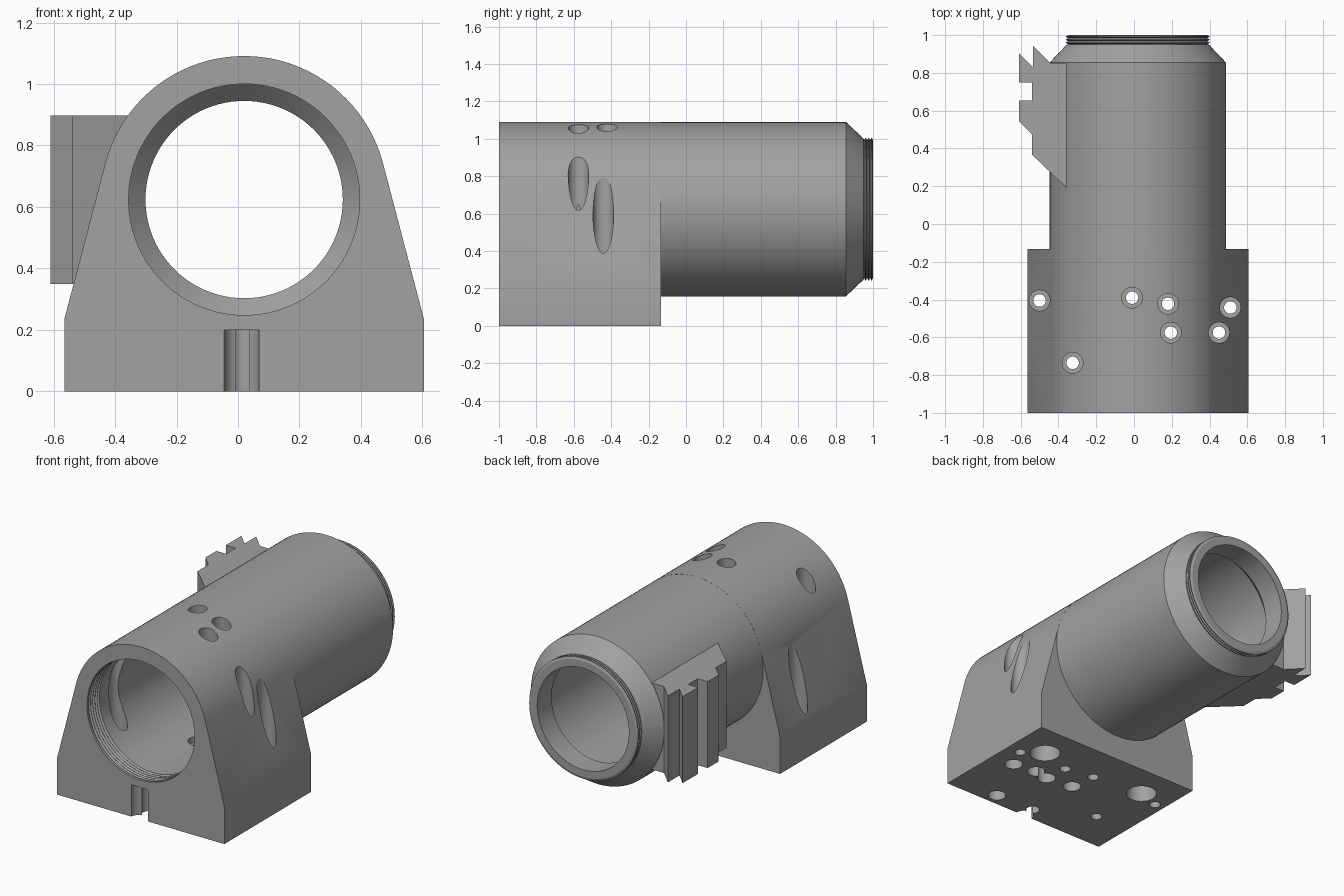
import bpy, bmesh, math
from mathutils import Vector

if "Cube" in bpy.data.objects:
    bpy.data.objects.remove(bpy.data.objects["Cube"])

CX, CZ, R = 0.02, 0.624, 0.467   # tube axis and outer radius

grey = bpy.data.materials.new("machined_grey")
grey.diffuse_color = (0.36, 0.36, 0.36, 1)
grey.use_nodes = True
grey.node_tree.nodes["Principled BSDF"].inputs["Base Color"].default_value = grey.diffuse_color


def finish(bm, name):
    bmesh.ops.recalc_face_normals(bm, faces=bm.faces)
    me = bpy.data.meshes.new(name)
    bm.to_mesh(me)
    bm.free()
    ob = bpy.data.objects.new(name, me)
    bpy.context.collection.objects.link(ob)
    me.materials.append(grey)
    return ob


def prism(name, pts, direction):
    """Extrude a closed 3D outline along a direction."""
    bm = bmesh.new()
    face = bm.faces.new([bm.verts.new(p) for p in pts])
    ext = bmesh.ops.extrude_face_region(bm, geom=[face])
    verts = [g for g in ext["geom"] if isinstance(g, bmesh.types.BMVert)]
    bmesh.ops.translate(bm, verts=verts, vec=Vector(direction))
    return finish(bm, name)


def lathe(name, profile, place, segs):
    """Closed solid of revolution; place(h, a, b) maps it into space."""
    bm = bmesh.new()
    rings = [[bm.verts.new(place(h, r * math.cos(i * math.tau / segs),
                                 r * math.sin(i * math.tau / segs)))
              for i in range(segs)] for h, r in profile]
    for lo, hi in zip(rings, rings[1:]):
        for i in range(segs):
            j = (i + 1) % segs
            bm.faces.new((lo[i], lo[j], hi[j], hi[i]))
    bm.faces.new(rings[0])
    bm.faces.new(rings[-1])
    return finish(bm, name)


def along_tube(h, a, b):
    return (CX + a, h, CZ + b)


def upright(x, y):
    return lambda h, a, b: (x + a, y + b, h)


def combine(body, other, op):
    mod = body.modifiers.new(op, "BOOLEAN")
    mod.operation, mod.solver, mod.object = op, "EXACT", other
    bpy.context.view_layer.objects.active = body
    bpy.ops.object.modifier_apply(modifier=mod.name)
    bpy.data.objects.remove(other)


# Mounting block: flat base, sloped sides tangent to a round top
arc = [(CX + R * math.cos(math.radians(15 + 3.75 * i)),
        CZ + R * math.sin(math.radians(15 + 3.75 * i))) for i in range(41)]
outline = [(-0.565, 0.235), (-0.565, 0), (0.605, 0), (0.605, 0.235)] + arc
body = prism("mounting_block_and_tube", [(x, -1, z) for x, z in outline], (0, 0.867, 0))

# Tube with tapered shoulder and external thread
thread = []
for i in range(3):
    y = 0.952 + 0.016 * i
    thread += [(y, 0.366), (y + 0.006, 0.381), (y + 0.01, 0.381)]
tube = lathe("tube", [(-0.5, R - 0.0005), (0.855, R - 0.0005), (0.95, 0.376)]
             + thread + [(1.0, 0.366)], along_tube, 96)
combine(body, tube, "UNION")

# Toothed side rail
rail = [(-0.61, 0.905), (-0.535, 0.83), (-0.535, 0.945), (-0.443, 0.853),
        (-0.35, 0.853), (-0.35, 0.185), (-0.54, 0.367), (-0.54, 0.475),
        (-0.61, 0.545), (-0.61, 0.655), (-0.54, 0.655), (-0.54, 0.75), (-0.61, 0.75)]
combine(body, prism("side_rail", [(x, y, 0.35) for x, y in rail], (0, 0, 0.547)), "UNION")

# Bore with internal thread at the front and a narrow lip at the back
grooves = []
for i in range(5):
    y = -0.985 + 0.022 * i
    grooves += [(y, 0.376), (y + 0.008, 0.388), (y + 0.013, 0.388), (y + 0.021, 0.376)]
bore = lathe("bore_cutter", [(-1.1, 0.376)] + grooves
             + [(0.80, 0.376), (0.857, 0.321), (1.1, 0.321)], along_tube, 96)
combine(body, bore, "DIFFERENCE")

# Stepped through holes: x, y, and whether the underside is counterbored
for x, y, wide in [(-0.5, -0.405, 0), (-0.01, -0.39, 0), (0.18, -0.422, 0),
                   (0.195, -0.575, 1), (0.45, -0.575, 1), (0.51, -0.442, 0),
                   (-0.325, -0.735, 0)]:
    low = [(-0.1, 0.054), (0.15, 0.054), (0.15, 0.033)] if wide else [(-0.1, 0.033)]
    combine(body, lathe("hole_cutter", low + [(0.22, 0.033), (0.22, 0.055), (1.3, 0.055)],
                        upright(x, y), 32), "DIFFERENCE")

# Blind holes in the underside, plus the half-round notch in the front face
for x, y, r in [(0.391, -0.355, 0.09), (-0.355, -0.355, 0.09), (0.292, -0.555, 0.053),
                (0.015, -0.555, 0.053), (0.288, -0.922, 0.053), (0.016, -0.915, 0.04),
                (0.012, -1.0, 0.057)]:
    combine(body, lathe("blind_cutter", [(-0.1, r), (0.2, r)], upright(x, y), 32),
            "DIFFERENCE")

# Smooth curved walls, crisp machined edges
bpy.ops.object.select_all(action="DESELECT")
body.select_set(True)
bpy.context.view_layer.objects.active = body
bpy.ops.object.shade_smooth_by_angle(angle=math.radians(20))
